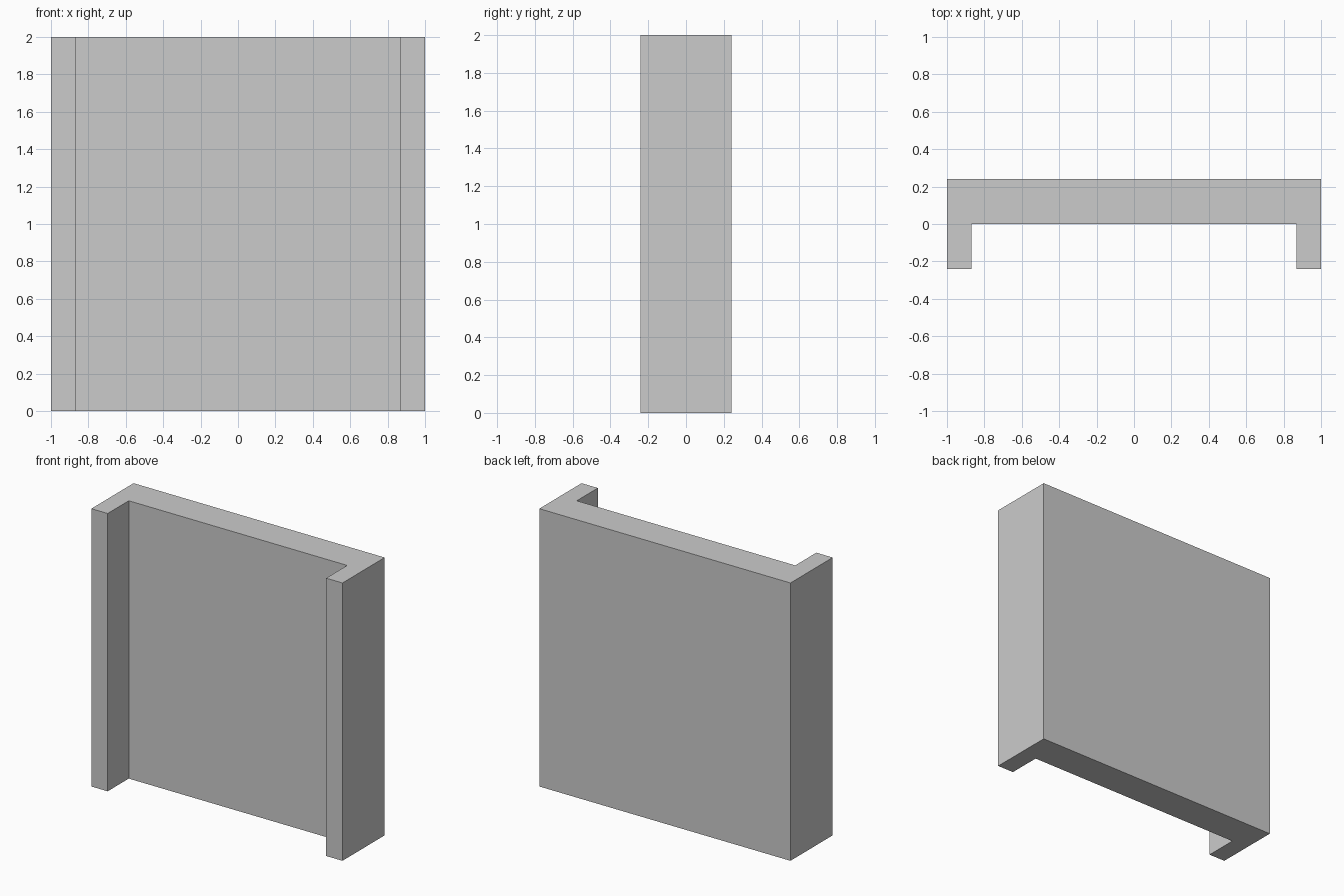
import bpy
import bmesh

if "Cube" in bpy.data.objects:
    bpy.data.objects.remove(bpy.data.objects["Cube"])

HALF_W, HALF_D, HEIGHT = 1.0, 0.24, 2.0
INNER_X, INNER_Y = 0.87, 0.0

# U-shaped plan: back slab with two side returns facing the front
right = [(INNER_X, INNER_Y), (INNER_X, -HALF_D), (HALF_W, -HALF_D), (HALF_W, HALF_D)]
plan = right + [(-x, y) for x, y in reversed(right)]

# Extrude the plan upwards into a solid wall
bm = bmesh.new()
base = bm.faces.new([bm.verts.new((x, y, 0)) for x, y in plan])
top = bmesh.ops.extrude_face_region(bm, geom=[base], use_keep_orig=True)
bmesh.ops.translate(bm, vec=(0, 0, HEIGHT),
                    verts=[v for v in top["geom"] if isinstance(v, bmesh.types.BMVert)])
bmesh.ops.recalc_face_normals(bm, faces=bm.faces)

mesh = bpy.data.meshes.new("wall_panel")
bm.to_mesh(mesh)
bm.free()
bpy.context.collection.objects.link(bpy.data.objects.new("wall_panel", mesh))
